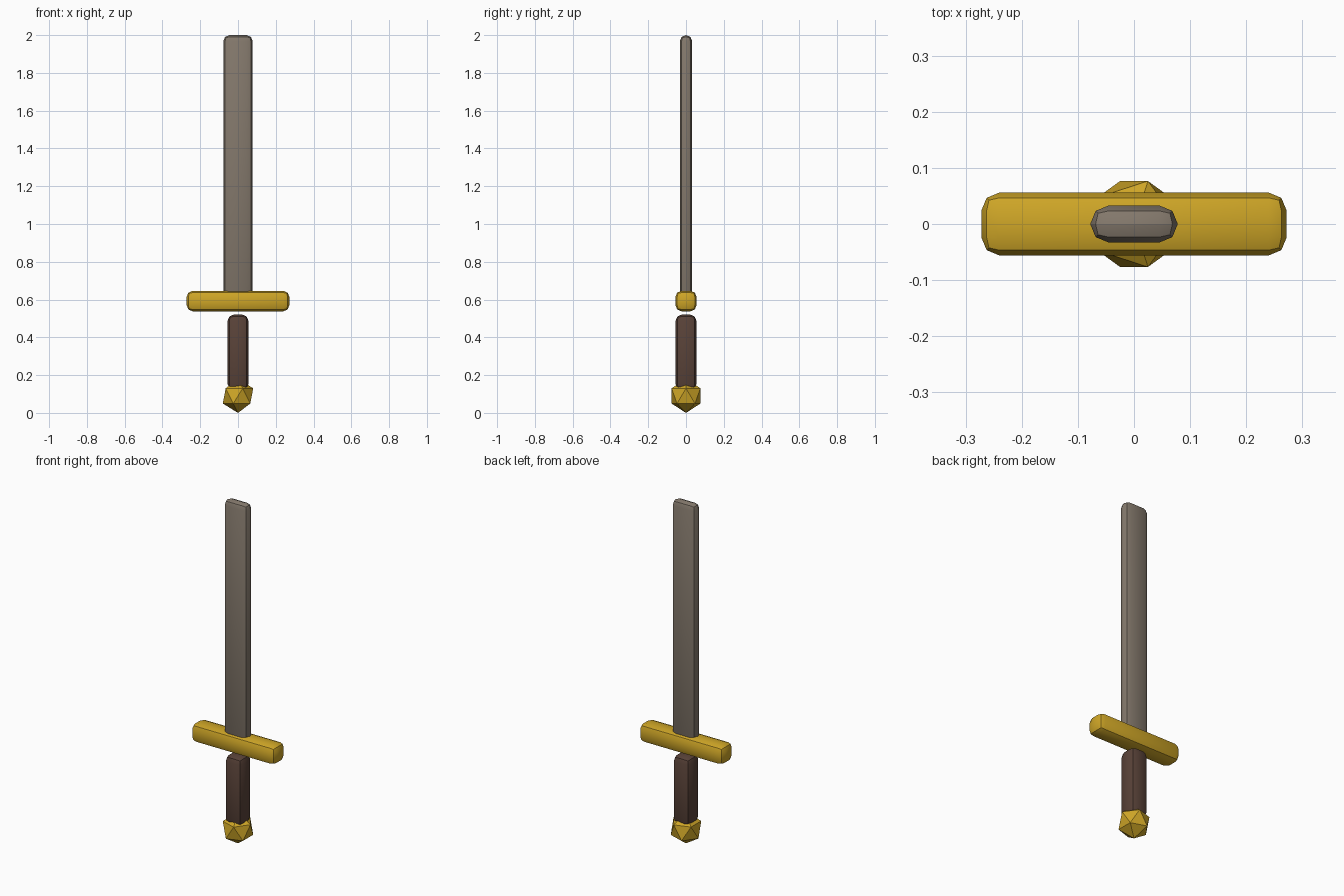
import bpy
import math

if "Cube" in bpy.data.objects:
    bpy.data.objects.remove(bpy.data.objects["Cube"])


def material(name, rgb):
    mat = bpy.data.materials.new(name)
    mat.diffuse_color = (*rgb, 1)
    mat.use_nodes = True
    mat.node_tree.nodes["Principled BSDF"].inputs["Base Color"].default_value = mat.diffuse_color
    return mat


def rounded_box(name, size, z0, bevel, mat):
    bpy.ops.mesh.primitive_cube_add(size=1, location=(0, 0, z0 + size[2] / 2))
    ob = bpy.context.object
    ob.name = name
    ob.scale = size
    bpy.ops.object.transform_apply(location=False, rotation=False, scale=True)
    mod = ob.modifiers.new("Bevel", "BEVEL")
    mod.width = bevel
    mod.segments = 2
    bpy.ops.object.modifier_apply(modifier=mod.name)
    bpy.ops.object.shade_smooth_by_angle(angle=math.radians(30))
    ob.data.materials.append(mat)
    return ob


steel = material("steel", (0.23, 0.19, 0.15))
gold = material("gold", (0.62, 0.38, 0.02))
leather = material("leather", (0.1, 0.055, 0.04))

# Blade: the bevel takes up the whole thickness, leaving a ridge on the edges
rounded_box("blade", (0.156, 0.066, 1.4), 0.6, 0.0329, steel)

# Crossguard
rounded_box("crossguard", (0.544, 0.112, 0.108), 0.538, 0.032, gold)

# Grip
rounded_box("grip", (0.11, 0.11, 0.4), 0.12, 0.032, leather)

# Faceted pommel
bpy.ops.mesh.primitive_ico_sphere_add(subdivisions=1, radius=0.09, location=(0, 0, 0.09))
pommel = bpy.context.object
pommel.name = "pommel"
pommel.data.materials.append(gold)
